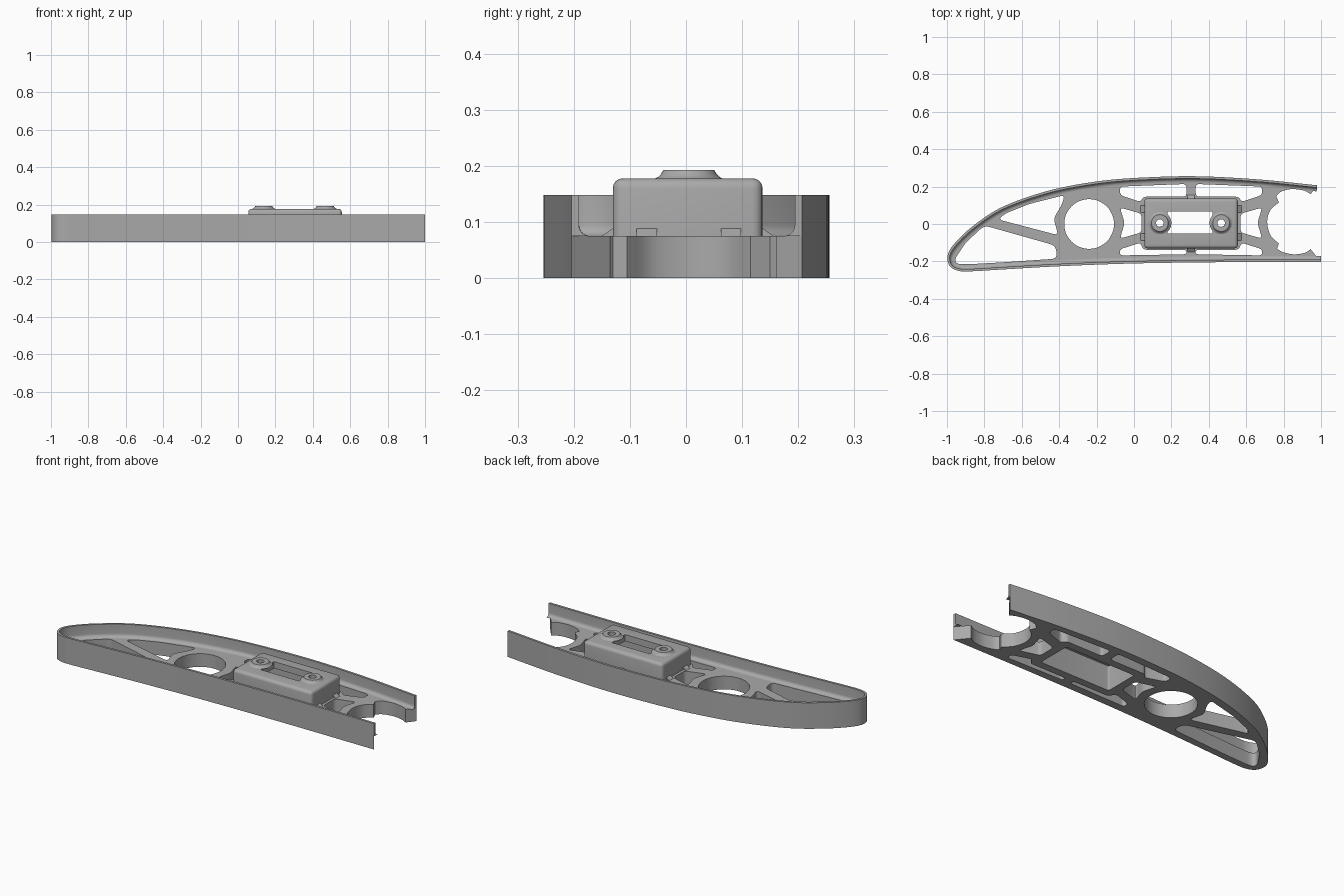
import bpy, bmesh, math
from mathutils import Vector

if "Cube" in bpy.data.objects:
    bpy.data.objects.remove(bpy.data.objects["Cube"])

grey = bpy.data.materials.new("plain_grey")
grey.use_nodes = True
colour = (0.4, 0.4, 0.4, 1)
grey.diffuse_color = colour
grey.node_tree.nodes["Principled BSDF"].inputs["Base Color"].default_value = colour

WEB, RIM, MID = 0.075, 0.148, 0.305   # web height, rim height, centre of the mount


def finish(obj, angle=35):
    bpy.ops.object.select_all(action="DESELECT")
    obj.select_set(True)
    bpy.context.view_layer.objects.active = obj
    bpy.ops.object.shade_smooth_by_angle(angle=math.radians(angle))


def mesh_object(name, bm):
    bmesh.ops.remove_doubles(bm, verts=bm.verts, dist=0.0001)
    bmesh.ops.recalc_face_normals(bm, faces=bm.faces)
    mesh = bpy.data.meshes.new(name)
    bm.to_mesh(mesh)
    bm.free()
    mesh.materials.append(grey)
    obj = bpy.data.objects.new(name, mesh)
    bpy.context.collection.objects.link(obj)
    return obj


def smooth_path(points, steps=8):
    """Smooth curve through the points."""
    p = [Vector(q) for q in points]
    p = [2 * p[0] - p[1]] + p + [2 * p[-1] - p[-2]]
    out = []
    for a, b, c, d in zip(p, p[1:], p[2:], p[3:]):
        for i in range(steps):
            t = i / steps
            out.append(0.5 * (2 * b + (c - a) * t + (2 * a - 5 * b + 4 * c - d) * t * t
                              + (3 * b - a - 3 * c + d) * t ** 3))
    return out + [p[-2]]


def rounded(points, radius=0.02, steps=5):
    """Polygon with rounded corners."""
    p = [Vector(q) for q in points]
    out = []
    for i, c in enumerate(p):
        ends = []
        for other in (p[i - 1], p[(i + 1) % len(p)]):
            d = other - c
            ends.append(c + d.normalized() * min(radius, d.length * 0.45))
        for k in range(steps + 1):
            t = k / steps
            out.append(ends[0] * (1 - t) ** 2 + c * 2 * t * (1 - t) + ends[1] * t * t)
    return out


def rect(x0, x1, y0, y1):
    return [(x0, y0), (x1, y0), (x1, y1), (x0, y1)]


def circle(x, y, r, n=48):
    return [Vector((x + r * math.cos(math.tau * i / n), y + r * math.sin(math.tau * i / n)))
            for i in range(n)]


def plate(name, loops, z0, z1):
    """Flat plate with holes, extruded from z0 to z1."""
    curve = bpy.data.curves.new(name, "CURVE")
    curve.dimensions, curve.fill_mode = "2D", "BOTH"
    curve.extrude = (z1 - z0) / 2
    for loop in loops:
        spline = curve.splines.new("POLY")
        spline.points.add(len(loop) - 1)
        for point, q in zip(spline.points, loop):
            point.co = (q[0], q[1], 0, 1)
        spline.use_cyclic_u = True
    temp = bpy.data.objects.new(name + "_outline", curve)
    bpy.context.collection.objects.link(temp)
    bpy.context.view_layer.update()
    mesh = bpy.data.meshes.new_from_object(
        temp.evaluated_get(bpy.context.evaluated_depsgraph_get()))
    bm = bmesh.new()
    bm.from_mesh(mesh)
    bpy.data.objects.remove(temp)
    bpy.data.meshes.remove(mesh)
    bmesh.ops.translate(bm, verts=bm.verts, vec=(0, 0, (z0 + z1) / 2))
    return mesh_object(name, bm)


# Wing section outline, from the upper tip round the nose to the lower tip
outline = smooth_path([
    (0.98, 0.207), (0.67, 0.238), (0.35, 0.255), (0.08, 0.25), (-0.18, 0.23),
    (-0.45, 0.18), (-0.7, 0.093), (-0.86, -0.01), (-0.96, -0.105), (-0.997, -0.17),
    (-0.985, -0.225), (-0.94, -0.25), (-0.87, -0.253), (-0.7, -0.243),
    (-0.4, -0.226), (0, -0.211), (0.5, -0.204), (1, -0.204)])

# Open recess at the tail end of the web
tail = smooth_path([(0.945, -0.135), (0.91, -0.155), (0.85, -0.162), (0.79, -0.148), (0.765, -0.13)], 4)
tail += smooth_path([(0.775, -0.105), (0.73, -0.06), (0.712, 0.012), (0.73, 0.075), (0.775, 0.115)], 5)
tail += smooth_path([(0.76, 0.15), (0.79, 0.175), (0.85, 0.187), (0.91, 0.178), (0.945, 0.16)], 4)

# Lightening holes
holes = [
    circle(-0.24, 0, 0.133),
    rounded([(-0.96, -0.19), (-0.9, -0.1), (-0.8, -0.008), (-0.42, -0.115), (-0.41, -0.185),
             (-0.7, -0.205), (-0.88, -0.215), (-0.945, -0.215)], 0.03),
    rounded([(-0.725, 0.024), (-0.69, 0.055), (-0.56, 0.107), (-0.37, 0.155), (-0.385, 0.105),
             (-0.43, 0.03), (-0.405, -0.06)], 0.025),
]
side_holes = [
    [(-0.075, 0.155), (-0.075, 0.2), (0.28, 0.214), (0.28, 0.146), (0.05, 0.146), (0.035, 0.118)],
    [(-0.075, 0.088), (0.04, 0.055), (0.04, -0.045), (-0.075, -0.078), (-0.05, 0.005)],
    [(-0.075, -0.135), (-0.075, -0.168), (0.28, -0.162), (0.28, -0.138), (0.05, -0.138), (0.035, -0.1)],
]
for hole in side_holes:
    holes.append(rounded(hole))
    holes.append(rounded([(2 * MID - x, y) for x, y in hole]))

pocket = rounded(rect(0.085, 0.525, -0.095, 0.102), 0.01)
web = plate("web", [outline + tail] + holes + [pocket], 0, WEB)
finish(web)

# Raised rim with a filleted foot, swept along the outline
thick, fillet = 0.013, 0.02
section = [(0, WEB), (0, RIM), (thick, RIM)]
for i in range(7):
    a = math.pi / 2 * i / 6
    section.append((thick + fillet * (1 - math.cos(a)), WEB + fillet * (1 - math.sin(a))))
bm = bmesh.new()
rings = []
for i, p in enumerate(outline):
    t = (outline[min(i + 1, len(outline) - 1)] - outline[max(i - 1, 0)]).normalized()
    inward = Vector((-t.y, t.x))
    rings.append([bm.verts.new((*(p + inward * d), z)) for d, z in section])
n = len(section)
for a, b in zip(rings, rings[1:]):
    for k in range(n):
        bm.faces.new((a[k], a[(k + 1) % n], b[(k + 1) % n], b[k]))
bm.faces.new(rings[0])
bm.faces.new(rings[-1])
finish(mesh_object("rim", bm))

# Mount housing: rounded box, hollow below, with a slot and screw holes in the roof
bm = bmesh.new()
bmesh.ops.create_cube(bm, size=1)
for v in bm.verts:
    v.co = (MID + v.co.x * 0.5, 0.003 + v.co.y * 0.267, 0.119 + v.co.z * 0.118)
edges = [e for e in bm.edges if max(v.co.z for v in e.verts) > 0.1]
bmesh.ops.bevel(bm, geom=edges, offset=0.018, segments=4, profile=0.5, affect="EDGES")
housing = mesh_object("mount_housing", bm)
boss_x = (0.138, 0.466)
cutters = [plate("pocket_cutter", [pocket], -0.1, 0.14),
           plate("slot_cutter", [rect(0.18, 0.42, -0.052, 0.068)], 0.1, 0.3)]
cutters += [plate("screw_cutter", [circle(x, 0.005, 0.02, 24)], 0.1, 0.3) for x in boss_x]
for cutter in cutters:
    mod = housing.modifiers.new("cut", "BOOLEAN")
    mod.operation, mod.solver, mod.object = "DIFFERENCE", "EXACT", cutter
    cutter.hide_render = True
bpy.context.view_layer.objects.active = housing
for mod in list(housing.modifiers):
    bpy.ops.object.modifier_apply(modifier=mod.name)
for cutter in cutters:
    bpy.data.objects.remove(cutter)
finish(housing)

# Screw bosses with flared feet
for x in boss_x:
    bm = bmesh.new()
    profile = [(0.062, 0.177), (0.055, 0.18), (0.05, 0.185), (0.045, 0.193), (0.02, 0.193), (0.02, 0.17)]
    loops = [[bm.verts.new((*q, z)) for q in circle(x, 0.005, r, 32)] for r, z in profile]
    for a, b in zip(loops, loops[1:]):
        for k in range(32):
            bm.faces.new((a[k], a[(k + 1) % 32], b[(k + 1) % 32], b[k]))
    finish(mesh_object("screw_boss", bm))

# Small gussets bracing the housing on the web
for x, y, dx, dy in ((MID, 0.134, 0, 1), (MID, -0.128, 0, -1), (0.552, 0.08, 1, 0),
                     (0.552, -0.07, 1, 0), (0.058, 0.08, -1, 0), (0.058, -0.07, -1, 0)):
    bm = bmesh.new()
    out, side = Vector((dx, dy, 0)), Vector((-dy, dx, 0)) * 0.018
    base = Vector((x, y, WEB - 0.002)) - out * 0.01
    tri = [base, base + out * 0.035, base + Vector((0, 0, 0.025))]
    ends = [[bm.verts.new(p + s) for p in tri] for s in (side, -side)]
    for end in ends:
        bm.faces.new(end)
    for k in range(3):
        j = (k + 1) % 3
        bm.faces.new((ends[0][k], ends[0][j], ends[1][j], ends[1][k]))
    mesh_object("gusset", bm)
